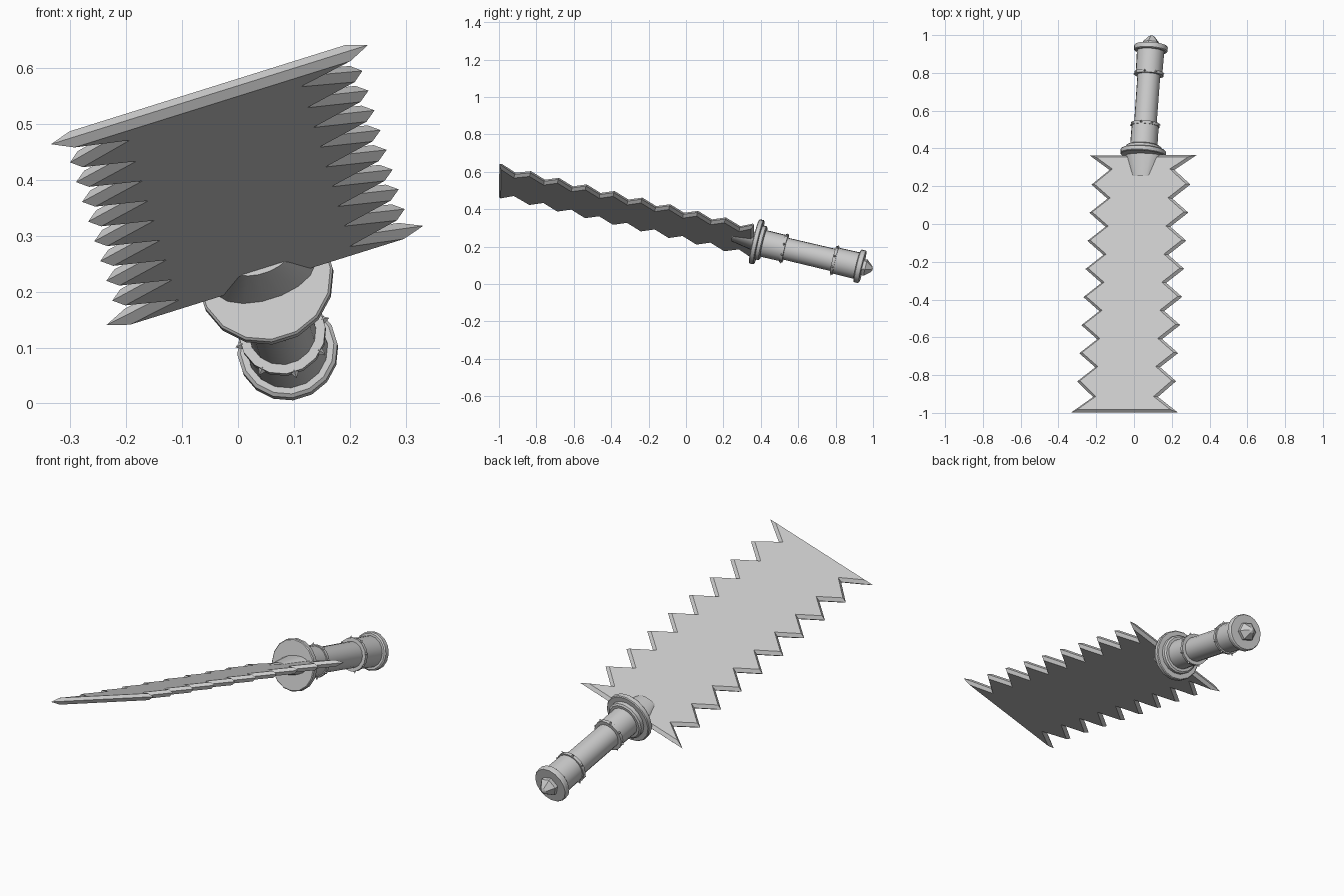
import bpy, bmesh, math
from mathutils import Vector, Matrix

if "Cube" in bpy.data.objects:
    bpy.data.objects.remove(bpy.data.objects["Cube"])

# Sword frame: local x = blade width, y = toward pommel, z = blade normal
ORIGIN = Vector((0.048, 0.364, 0.229))
A = Vector((0.099, 1.363, -0.3235)).normalized()
W = Vector((0.954, 0, 0.299))
W = (W - A * W.dot(A)).normalized()
N = W.cross(A)
FRAME = Matrix((W, A, N)).transposed().to_4x4()
FRAME.translation = ORIGIN

steel = bpy.data.materials.new("light_grey_steel")
steel.diffuse_color = (0.6, 0.6, 0.6, 1)
steel.use_nodes = True
steel.node_tree.nodes["Principled BSDF"].inputs["Base Color"].default_value = steel.diffuse_color


def finish(name, bm, smooth=True):
    bmesh.ops.recalc_face_normals(bm, faces=bm.faces)
    me = bpy.data.meshes.new(name)
    bm.to_mesh(me)
    bm.free()
    me.materials.append(steel)
    ob = bpy.data.objects.new(name, me)
    bpy.context.collection.objects.link(ob)
    ob.matrix_world = FRAME
    if smooth:
        bpy.ops.object.select_all(action='DESELECT')
        ob.select_set(True)
        bpy.context.view_layer.objects.active = ob
        bpy.ops.object.shade_smooth_by_angle(angle=math.radians(30))
    return ob


def lathe(name, profile, n=16, smooth=True):
    """Loft of (position, half width, half height) sections along local y, capped."""
    bm = bmesh.new()
    rings = []
    for p in profile:
        y, rx, rz = p if len(p) == 3 else (p[0], p[1], p[1])
        rings.append([bm.verts.new((rx * math.cos(t), y, rz * math.sin(t)))
                      for t in (2 * math.pi * (i + 0.5) / n for i in range(n))])
    for r, s in zip(rings, rings[1:]):
        for i in range(n):
            j = (i + 1) % n
            bm.faces.new((r[i], r[j], s[j], s[i]))
    bm.faces.new(rings[0])
    bm.faces.new(rings[-1])
    return finish(name, bm, smooth)


# Blade: toothed outline with a bevelled edge all round
def inset(pts, d):
    out = []
    for i, p in enumerate(pts):
        e1 = (p - pts[i - 1]).normalized()
        e2 = (pts[(i + 1) % len(pts)] - p).normalized()
        n1, n2 = Vector((-e1.y, e1.x)), Vector((-e2.y, e2.x))
        out.append(p + (n1 + n2) * (d / (1 + n1.dot(n2))))
    return out


LENGTH, PITCH, THICK, BEVEL = 1.404, 0.1533, 0.0155, 0.0125
tips = [-LENGTH] + [-0.16 - PITCH * k for k in range(7, -1, -1)] + [0]
side = []
for k, y in enumerate(tips):
    corner = k in (0, len(tips) - 1)
    side.append(Vector((0.297 if corner else 0.274, y)))
    if k < len(tips) - 1:
        side.append(Vector((0.18, (y + tips[k + 1]) / 2)))
outline = side + [Vector((-p.x, p.y)) for p in reversed(side)]

bm = bmesh.new()
ridge = [bm.verts.new((p.x, p.y, 0)) for p in outline]
for z in (THICK, -THICK):
    ring = [bm.verts.new((p.x, p.y, z)) for p in inset(outline, BEVEL)]
    for i in range(len(ring)):
        j = (i + 1) % len(ring)
        bm.faces.new((ridge[i], ridge[j], ring[j], ring[i]))
    bm.faces.new(ring)
finish("blade", bm, smooth=False)

# Collar clamping the blade, and the round guard
lathe("blade_collar", [(-0.118, 0.053, 0.025), (0.005, 0.095, 0.046)])
lathe("guard_disc", [(0, 0.118), (0.004, 0.122), (0.024, 0.122), (0.028, 0.118)])
lathe("guard_step", [(0.026, 0.094), (0.046, 0.094), (0.052, 0.086)])

# Grip
lathe("front_ferrule", [(0.045, 0.073), (0.172, 0.072)])
lathe("grip", [(0.16, 0.06), (0.45, 0.061)])
lathe("rear_ferrule", [(0.438, 0.071), (0.575, 0.073)])


# Rings carrying small pointed studs
def studded_ring(name, y, r, count=8):
    lathe(name, [(y - 0.008, r), (y + 0.008, r)])
    bm = bmesh.new()
    for k in range(count):
        t = 2 * math.pi * k / count
        out = Vector((math.cos(t), 0, math.sin(t)))
        m = Matrix.Translation(out * (r + 0.003) + Vector((0, y, 0))) @ \
            out.to_track_quat('Z', 'Y').to_matrix().to_4x4()
        bmesh.ops.create_cone(bm, cap_ends=True, segments=4, radius1=0.009,
                              radius2=0.0, depth=0.014, matrix=m)
    finish(name + "_studs", bm, smooth=False)


studded_ring("front_ring", 0.165, 0.077)
studded_ring("rear_ring", 0.444, 0.078)

# Pommel disc and faceted end gem
lathe("pommel_disc", [(0.567, 0.084), (0.572, 0.09), (0.592, 0.09), (0.598, 0.086)])
lathe("pommel_gem", [(0.59, 0.046), (0.615, 0.046), (0.648, 0.016), (0.653, 0.004)],
      n=6, smooth=False)
